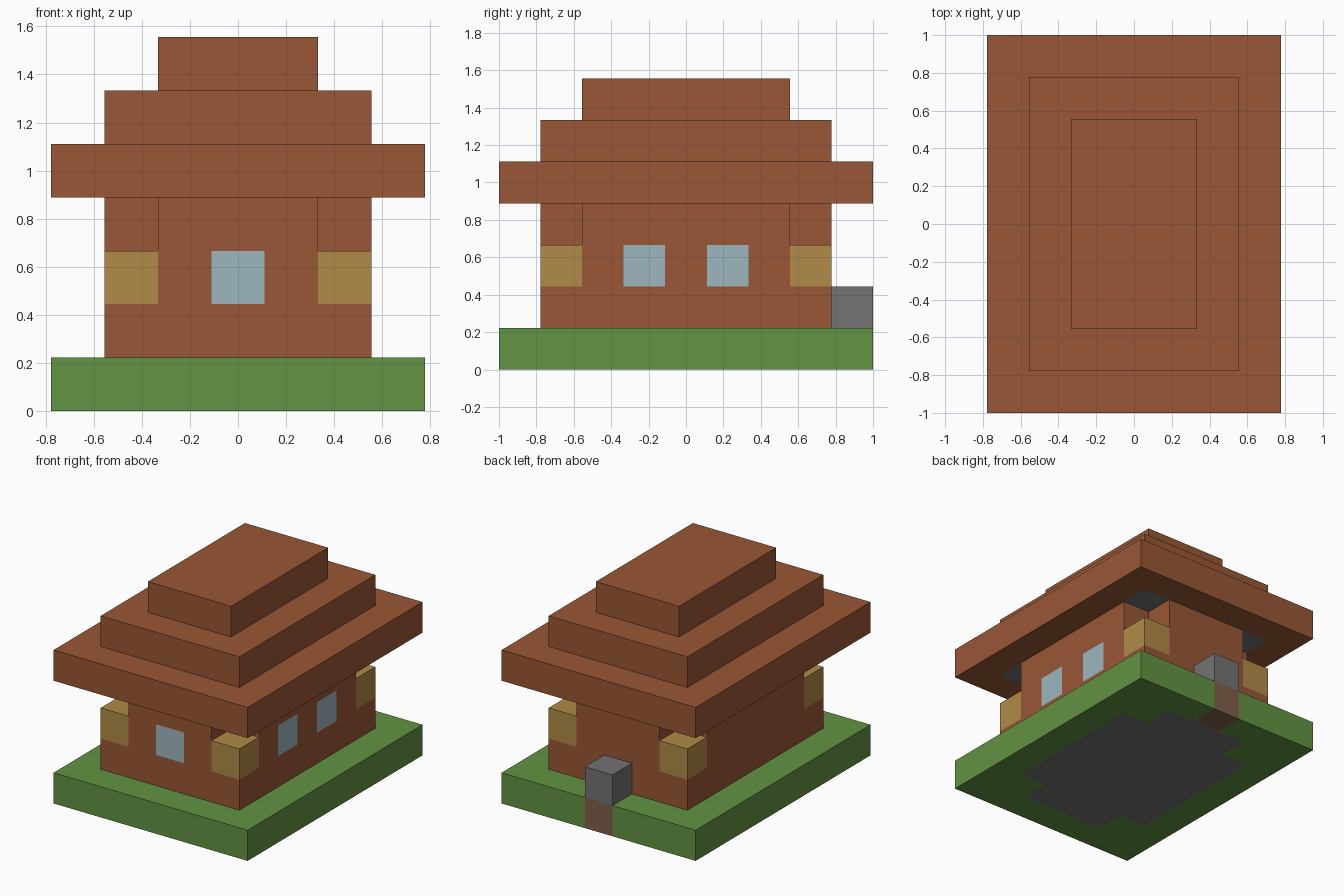
import bpy, bmesh
from mathutils import Vector

if "Cube" in bpy.data.objects:
    bpy.data.objects.remove(bpy.data.objects["Cube"], do_unlink=True)

U = 2 / 9  # one building block


def material(name, srgb):
    rgba = [((c / 255 + 0.055) / 1.055) ** 2.4 for c in srgb] + [1]
    mat = bpy.data.materials.new(name)
    mat.use_nodes = True
    mat.diffuse_color = rgba
    mat.node_tree.nodes["Principled BSDF"].inputs["Base Color"].default_value = rgba
    return mat


BROWN = material("brown wood", (153, 87, 54))
GREEN = material("grass green", (98, 147, 66))
STONE = material("stone grey", (115, 115, 115))
TAN = material("log tan", (177, 138, 72))
GLASS = material("pale blue glass", (158, 183, 191))
DIRT = material("dirt brown", (127, 95, 75))


def prism(name, outline, z0, z1, mats, cuts=(), rule=None):
    """Extrude an outline (in blocks), slice it, and colour the faces by a rule."""
    bm = bmesh.new()
    base = bm.faces.new([bm.verts.new((x, y, z0)) for x, y in outline])
    top = bmesh.ops.extrude_face_region(bm, geom=[base])
    bmesh.ops.translate(bm, vec=(0, 0, z1 - z0),
                        verts=[g for g in top["geom"] if isinstance(g, bmesh.types.BMVert)])
    for axis, values in cuts:
        normal = Vector([i == axis for i in range(3)])
        for v in values:
            bmesh.ops.bisect_plane(bm, geom=bm.verts[:] + bm.edges[:] + bm.faces[:],
                                   plane_co=normal * v, plane_no=normal)
    bmesh.ops.recalc_face_normals(bm, faces=bm.faces[:])
    bm.normal_update()
    if rule:
        for f in bm.faces:
            f.material_index = rule(f.calc_center_median(), f.normal)
    bmesh.ops.scale(bm, vec=(U, U, U), verts=bm.verts[:])
    mesh = bpy.data.meshes.new(name)
    bm.to_mesh(mesh)
    bm.free()
    for m in mats:
        mesh.materials.append(m)
    obj = bpy.data.objects.new(name, mesh)
    bpy.context.collection.objects.link(obj)
    return obj


def rect(w, d, cx=0, cy=0):
    return [(cx + sx * w, cy + sy * d) for sx, sy in ((-1, -1), (1, -1), (1, 1), (-1, 1))]


# Ground slab: stone floor shows underneath, dirt under the step
def ground_rule(c, n):
    if abs(c.x) < 0.5 and c.y > 3.5:
        return 2
    inside = abs(c.x) < 2.5 and abs(c.y) < 3.5
    corner = abs(c.x) > 1.5 and abs(c.y) > 2.5
    return 1 if n.z < -0.5 and inside and not corner else 0


prism("ground", rect(3.5, 4.5), 0, 1, [GREEN, STONE, DIRT],
      [(0, (-2.5, -1.5, -0.5, 0.5, 1.5, 2.5)), (1, (-3.5, -2.5, 2.5, 3.5))], ground_rule)


# Walls: cross-shaped plan, one front window and two on the left side
def wall_rule(c, n):
    if not 2 < c.z < 3:
        return 0
    front = n.y < -0.5 and abs(c.x) < 0.5 and c.y < -3
    side = n.x > 0.5 and 0.5 < abs(c.y) < 1.5
    return 1 if front or side else 0


quarter = [(2.5, 2.5), (1.5, 2.5), (1.5, 3.5)]
half = quarter + [(-x, y) for x, y in reversed(quarter)]
cross = half + [(-x, -y) for x, y in half]
prism("walls", cross, 1, 4, [BROWN, GLASS],
      [(0, (-0.5, 0.5)), (1, (-1.5, -0.5, 0.5, 1.5)), (2, (2, 3))], wall_rule)

# Corner posts with a log block on each
for sx, x_name in ((1, "left"), (-1, "right")):
    for sy, y_name in ((-1, "front"), (1, "back")):
        plan = rect(0.5, 0.5, sx * 2, sy * 3)
        prism(f"{y_name}_{x_name}_corner_base", plan, 1, 2, [BROWN])
        prism(f"{y_name}_{x_name}_log_block", plan, 2, 3, [TAN])

# Stone step at the back
prism("back_step", rect(0.5, 0.5, 0, 4), 1, 2, [STONE])


# Stepped roof: stone corners on the underside of the eaves
def eaves_rule(c, n):
    return int(n.z < -0.5 and 1.5 < abs(c.x) < 2.5 and 2.5 < abs(c.y) < 3.5)


prism("roof_eaves", rect(3.5, 4.5), 4, 5, [BROWN, STONE],
      [(0, (-2.5, -1.5, 1.5, 2.5)), (1, (-3.5, -2.5, 2.5, 3.5))], eaves_rule)
prism("roof_middle", rect(2.5, 3.5), 5, 6, [BROWN])
prism("roof_top", rect(1.5, 2.5), 6, 7, [BROWN])
